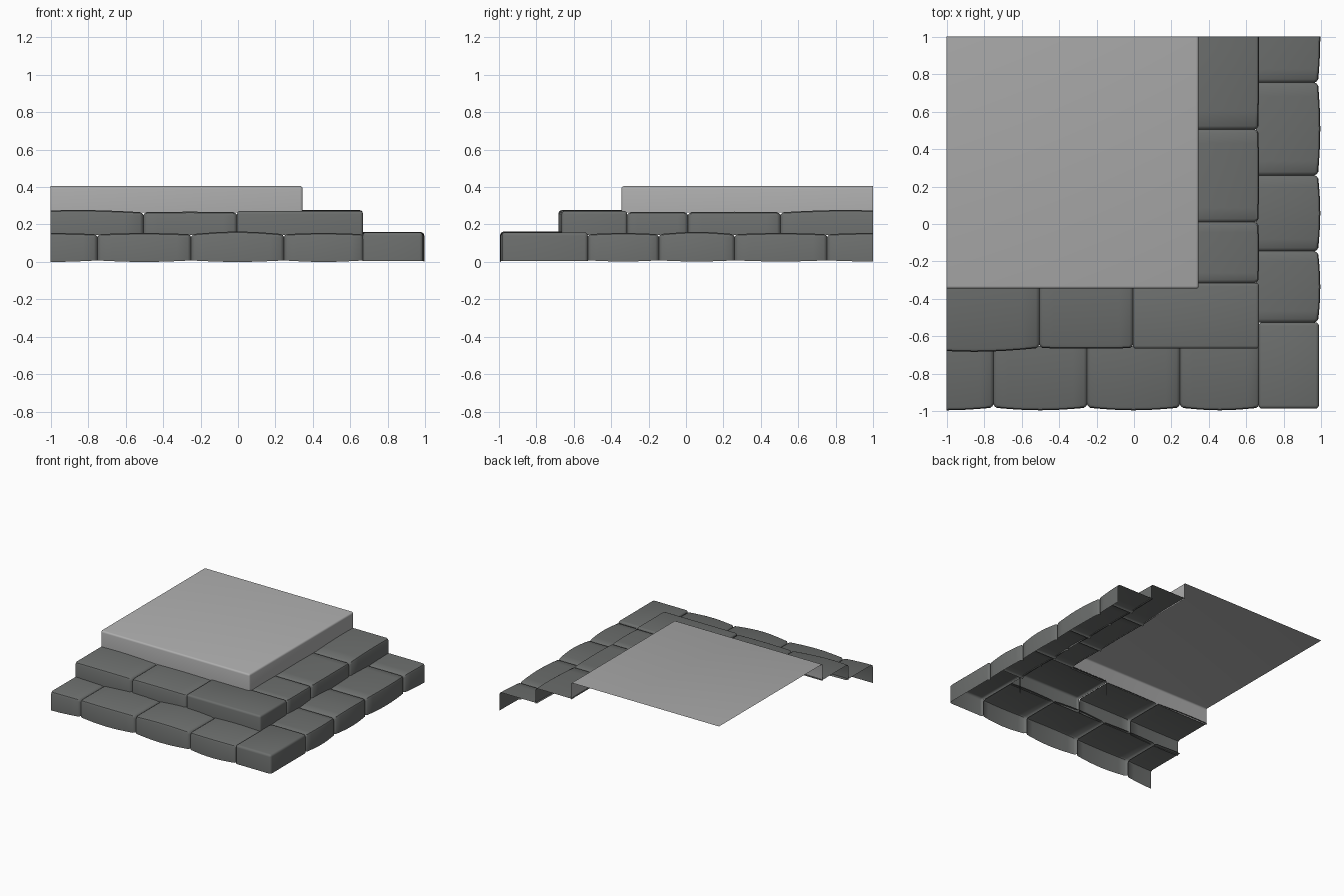
import bpy, bmesh, math
from mathutils import Vector

if "Cube" in bpy.data.objects:
    bpy.data.objects.remove(bpy.data.objects["Cube"])

stone = bpy.data.materials.new("dark_stone")
stone.diffuse_color = (0.15, 0.157, 0.153, 1)
stone.use_nodes = True
stone.node_tree.nodes["Principled BSDF"].inputs["Base Color"].default_value = stone.diffuse_color
slab_grey = bpy.data.materials.new("light_stone")
slab_grey.diffuse_color = (0.42, 0.42, 0.42, 1)
slab_grey.use_nodes = True
slab_grey.node_tree.nodes["Principled BSDF"].inputs["Base Color"].default_value = slab_grey.diffuse_color


def finish(bm, name, mat):
    bmesh.ops.recalc_face_normals(bm, faces=bm.faces)
    if sum(f.normal.z * f.calc_area() for f in bm.faces) < 0:
        bmesh.ops.reverse_faces(bm, faces=bm.faces)
    me = bpy.data.meshes.new(name)
    bm.to_mesh(me)
    bm.free()
    me.materials.append(mat)
    ob = bpy.data.objects.new(name, me)
    bpy.context.collection.objects.link(ob)
    bpy.context.view_layer.objects.active = ob
    ob.select_set(True)
    bpy.ops.object.shade_smooth_by_angle(angle=math.radians(35))
    ob.select_set(False)


def row_stone(name, side, a, b, outer, inner, z0, z1, out=0.012, up=0.012, down=0.0):
    """Open stone: outer face and tread, bulging mid-length, grooved at each end."""
    groove, r = 0.018, 0.018
    us = [a, a + groove * .35, a + groove]
    us += [a + groove + (b - a - 2 * groove) * i / 8 for i in range(1, 8)]
    us += [b - groove, b - groove * .35, b]
    us = sorted({min(1, max(-1, u)) for u in us})   # stones cut off at the tile edge
    bm = bmesh.new()
    rings = []
    for u in us:
        edge = max(0, 1 - min(u - a, b - u) / groove)
        bulge = math.sin(math.pi * (u - a) / (b - a))
        w = outer + out * bulge - 0.018 * edge ** 2
        z = z1 + up * bulge - 0.014 * edge ** 2
        prof = [(w, z0 - down * bulge), (w, z - r), (w - .3 * r, z - .3 * r), (w - r, z),
                (inner, z1 - 0.014 * edge ** 2 + up * bulge)]
        rings.append([bm.verts.new((u, -p, q) if side == "front" else (p, u, q)) for p, q in prof])
    for s, t in zip(rings, rings[1:]):
        for i in range(len(s) - 1):
            bm.faces.new((s[i], s[i + 1], t[i + 1], t[i]))
    finish(bm, name, stone)


def block(name, lo, hi, bevel, mat, joints):
    """Rounded block, open below and at the back and left."""
    bm = bmesh.new()
    bmesh.ops.create_cube(bm, size=1)
    for v in bm.verts:
        v.co = Vector([l + (c + .5) * (h - l) for l, c, h in zip(lo, v.co, hi)])

    def hidden(f):
        return f.normal.z < -.99 or f.normal.x < -.99 or f.normal.y > .99
    bm.normal_update()
    if joints:    # keep the rounded joint edges
        edges = [e for e in bm.edges if max(v.co.z for v in e.verts) > lo[2] + 1e-4]
    else:
        edges = [e for e in bm.edges if not any(hidden(f) for f in e.link_faces)]
    bmesh.ops.bevel(bm, geom=edges, offset=bevel, segments=3, profile=.5, affect='EDGES')
    bm.normal_update()
    bmesh.ops.delete(bm, geom=[f for f in bm.faces if hidden(f)], context='FACES')
    finish(bm, name, mat)


# Lower step: front row, right row, corner
for i, (a, b, up) in enumerate([(-1.25, -.75, .006), (-.75, -.25, .006), (-.25, .245, .014), (.245, .67, .006)]):
    row_stone(f"lower_front_stone_{i}", "front", a, b, .98, .65, .008, .148, .014, up, .008)
for i, (a, b, up) in enumerate([(-.525, -.145, .006), (-.145, .26, .012), (.26, .755, .006), (.755, 1.22, .006)]):
    row_stone(f"lower_right_stone_{i}", "right", a, b, .982, .65, .008, .148, .012, up, .006)
block("lower_corner_stone", (.665, -.985, .005), (.987, -.525, .158), .018, stone, True)

# Upper step: front row, right row, corner
for i, (a, b, out, up) in enumerate([(-1.2, -.505, .02, .012), (-.505, -.005, .003, .003)]):
    row_stone(f"upper_front_stone_{i}", "front", a, b, .662, .335, .145, .265, out, up)
for i, (a, b, up) in enumerate([(-.315, .01, .003), (.01, .505, .003), (.505, 1.2, .012)]):
    row_stone(f"upper_right_stone_{i}", "right", a, b, .664, .335, .145, .265, .003, up)
block("upper_corner_stone", (-.005, -.665, .145), (.667, -.315, .272), .016, stone, True)

# Landing slab
block("landing_slab", (-1, -.345, .265), (.345, 1, .405), .014, slab_grey, False)
